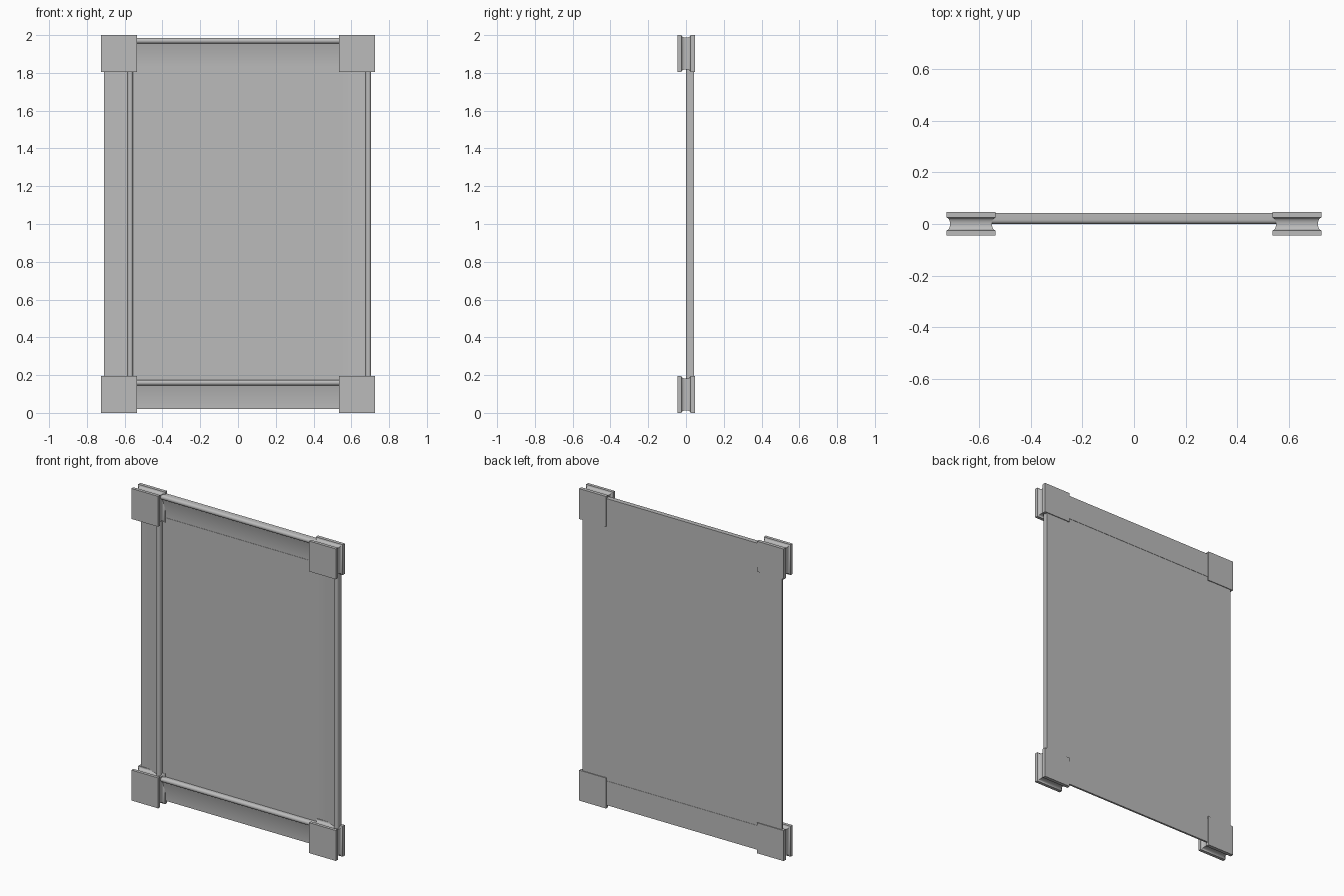
import bpy
import bmesh
import math

cube = bpy.data.objects.get("Cube")
if cube:
    bpy.data.objects.remove(cube, do_unlink=True)

grey = bpy.data.materials.new("plain grey")
grey.use_nodes = True
color = (0.5, 0.5, 0.5, 1)
grey.diffuse_color = color
grey.node_tree.nodes["Principled BSDF"].inputs["Base Color"].default_value = color


def loft(name, rings, smooth=True):
    """Skin a list of closed rings and cap both ends."""
    bm = bmesh.new()
    loops = [[bm.verts.new(p) for p in ring] for ring in rings]
    for a, b in zip(loops, loops[1:]):
        for i in range(len(a)):
            j = (i + 1) % len(a)
            bm.faces.new((a[i], a[j], b[j], b[i]))
    bm.faces.new(loops[0])
    bm.faces.new(loops[-1])
    bmesh.ops.recalc_face_normals(bm, faces=bm.faces)
    mesh = bpy.data.meshes.new(name)
    bm.to_mesh(mesh)
    bm.free()
    mesh.materials.append(grey)
    obj = bpy.data.objects.new(name, mesh)
    bpy.context.collection.objects.link(obj)
    if smooth:
        bpy.ops.object.select_all(action="DESELECT")
        obj.select_set(True)
        bpy.context.view_layer.objects.active = obj
        bpy.ops.object.shade_smooth_by_angle(angle=math.radians(35))
    return obj


# Moulding section: flat back, shallow cove, rounded bead along one edge
WIDTH, BACK = 0.155, 0.042
section = [(0, BACK), (0, 0.03)]
for i in range(1, 9):
    t = i / 8
    section.append((0.125 * t, 0.03 - 0.015 * t ** 2))
for i in range(9):
    a = math.pi * i / 8
    section.append((0.14 - 0.015 * math.cos(a), 0.015 - 0.015 * math.sin(a)))
section.append((WIDTH, BACK))

# Rails and side posts, set into the corner blocks
for name, z in (("bottom_rail", 0.02), ("top_rail", 1.83)):
    loft(name, [[(x, y, z + u) for u, y in section] for x in (-0.6, 0.6)])
for name, x in (("right_post", -0.71), ("left_post", 0.55)):
    loft(name, [[(x + u, y, z) for u, y in section] for z in (0.1, 1.9)])

# Corner blocks with a shallow hollow round their edges
steps = [(-0.045, 0), (-0.025, 0)]
for i in range(1, 8):
    a = math.pi * i / 8
    steps.append((-0.025 * math.cos(a), 0.014 * math.sin(a)))
steps += [(0.025, 0), (0.047, 0)]
for side, cx in (("right", -0.63), ("left", 0.63)):
    for level, cz in (("bottom", 0.0975), ("top", 1.9025)):
        rings = []
        for y, inset in steps:
            w, h = 0.095 - inset, 0.0975 - inset
            rings.append([(cx + sx * w, y, cz + sz * h)
                          for sx, sz in ((-1, -1), (1, -1), (1, 1), (-1, 1))])
        loft(f"{level}_{side}_corner", rings)

# Backing panel
loft("panel", [[(x, y, z) for x, z in ((-0.56, 0.17), (0.555, 0.17), (0.555, 1.835), (-0.56, 1.835))]
               for y in (0.028, 0.04)], smooth=False)
